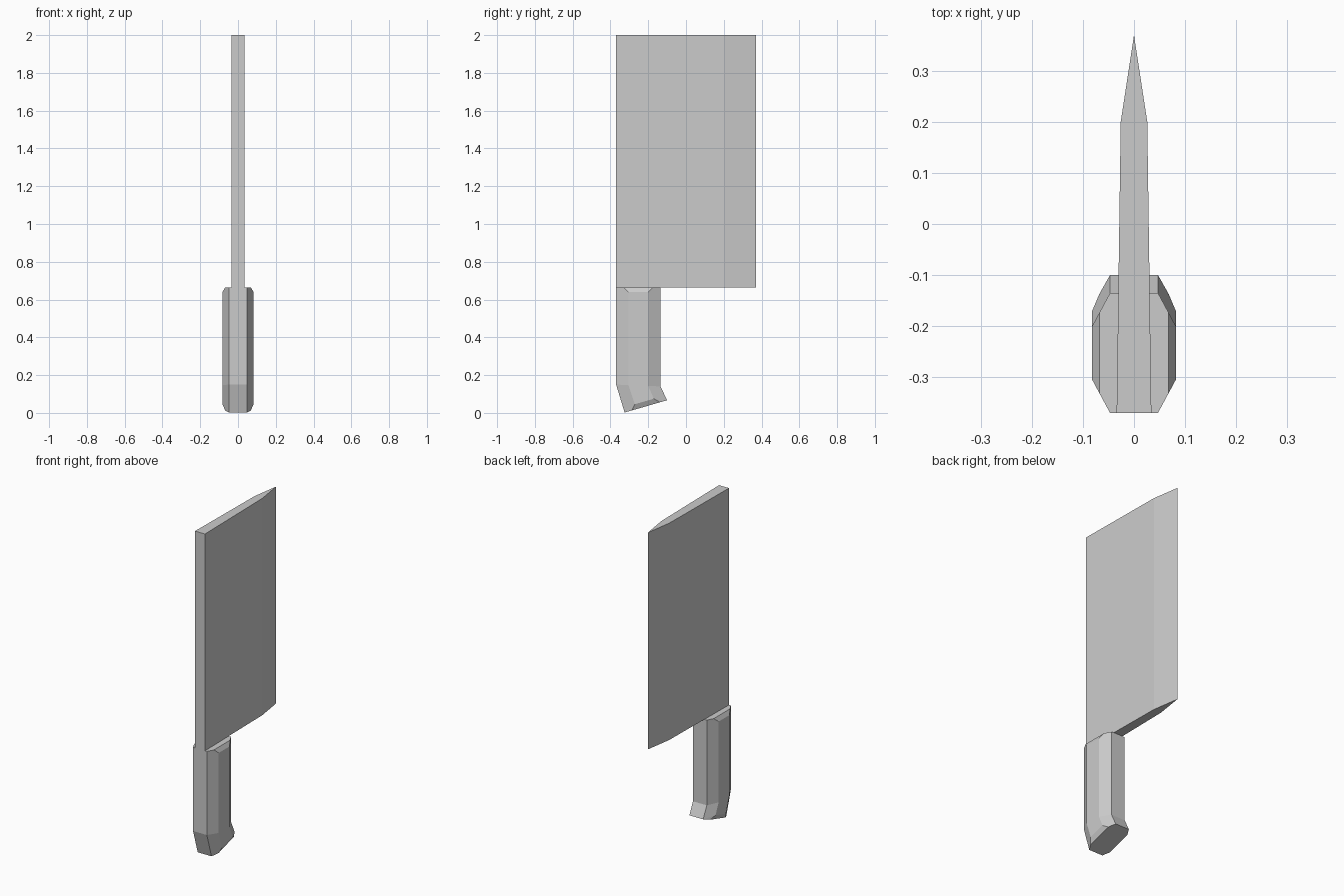
import bpy, bmesh
from mathutils import Vector

if "Cube" in bpy.data.objects:
    bpy.data.objects.remove(bpy.data.objects["Cube"])


def make_object(name, rings):
    """Skin a stack of matching closed rings and cap both ends."""
    bm = bmesh.new()
    loops = [[bm.verts.new(p) for p in ring] for ring in rings]
    n = len(loops[0])
    for a, b in zip(loops, loops[1:]):
        for i in range(n):
            j = (i + 1) % n
            bm.faces.new((a[i], a[j], b[j], b[i]))
    bm.faces.new(loops[0])
    bm.faces.new(loops[-1])
    bmesh.ops.remove_doubles(bm, verts=bm.verts, dist=0.0005)
    bmesh.ops.recalc_face_normals(bm, faces=bm.faces)
    mesh = bpy.data.meshes.new(name)
    bm.to_mesh(mesh)
    bm.free()
    obj = bpy.data.objects.new(name, mesh)
    bpy.context.collection.objects.link(obj)
    return obj


def handle_ring(back, front, side_x, corner, lift=(0, 0)):
    """Octagon spanning back to front (y, z); lift shifts only its side corners."""
    back, front = Vector(back), Vector(front)
    side = [back.lerp(front, t) + Vector(lift) for t in (corner, 1 - corner)]
    half = [(0.047, back), (side_x, side[0]), (side_x, side[1]), (0.047, front)]
    return ([(x, *p) for x, p in half] +
            [(-x, *p) for x, p in reversed(half)])


# Blade: tapered slab with a ground cutting edge
outline = [(0.034, -0.37), (0.026, 0.2), (0, 0.37), (-0.026, 0.2), (-0.034, -0.37)]
make_object("blade", [[(x, y, z) for x, y in outline] for z in (0.665, 2.0)])

# Handle: octagonal grip, kinked at the butt, sides chamfered at both ends
TOP_BACK, TOP_FRONT = (-0.37, 0.665), (-0.135, 0.665)
END_BACK, END_FRONT = (-0.325, 0.002), (-0.10, 0.067)
make_object("handle", [
    handle_ring(TOP_BACK, TOP_FRONT, 0.068, 0.166),
    handle_ring(TOP_BACK, TOP_FRONT, 0.082, 0.277, (0, -0.025)),
    handle_ring((-0.37, 0.15), (-0.135, 0.14), 0.082, 0.277),
    handle_ring(END_BACK, END_FRONT, 0.082, 0.277, (-0.008, 0.026)),
    handle_ring(END_BACK, END_FRONT, 0.068, 0.166),
])
